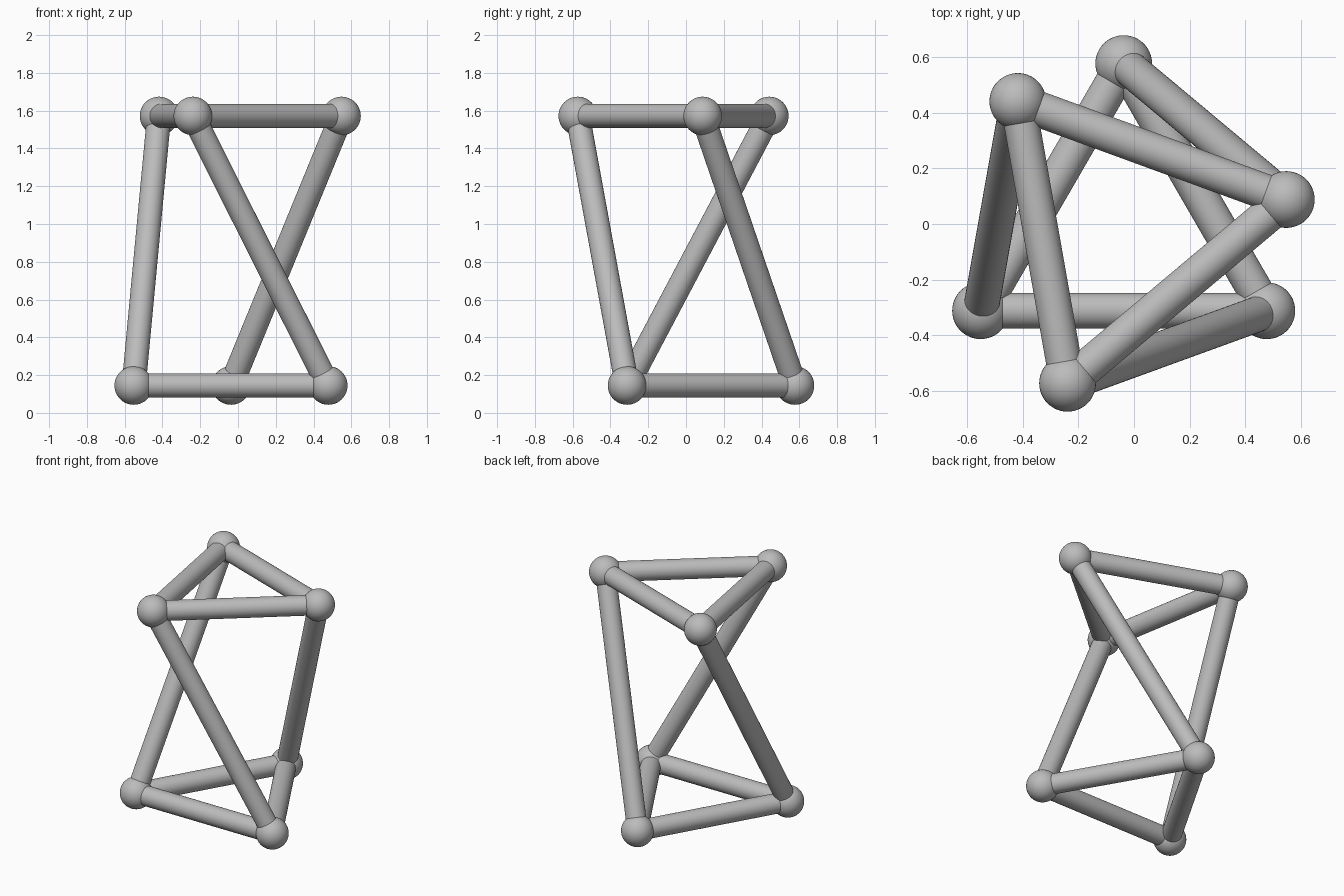
import bpy
import math
from mathutils import Vector

cube = bpy.data.objects.get("Cube")
if cube:
    bpy.data.objects.remove(cube, do_unlink=True)

BALL_R, BAR_R = 0.102, 0.064
LOW, HIGH = 0.145, 1.572

grey = bpy.data.materials.new("plain grey")
grey.use_nodes = True
colour = (0.5, 0.5, 0.5, 1)
grey.diffuse_color = colour
grey.node_tree.nodes["Principled BSDF"].inputs["Base Color"].default_value = colour


def finish(name):
    ob = bpy.context.object
    ob.name = name
    ob.data.materials.append(grey)
    bpy.ops.object.shade_smooth_by_angle(angle=math.radians(40))


def ball(name, centre):
    bpy.ops.mesh.primitive_uv_sphere_add(segments=48, ring_count=24, radius=BALL_R, location=centre)
    finish(name)


def bar(name, start, end):
    axis = end - start
    bpy.ops.mesh.primitive_cylinder_add(vertices=48, radius=BAR_R, depth=axis.length,
                                        location=(start + end) / 2,
                                        rotation=axis.to_track_quat('Z', 'Y').to_euler())
    finish(name)


# Joint centres: each lower joint pairs with the upper joint of the same index
lower = [Vector((x, y, LOW)) for x, y in ((-0.552, -0.312), (0.478, -0.312), (-0.037, 0.577))]
upper = [Vector((x, y, HIGH)) for x, y in ((-0.418, 0.441), (-0.239, -0.573), (0.548, 0.088))]

# Joints, the two triangles and the three slanted struts
for i in range(3):
    j = (i + 1) % 3
    ball(f"lower_joint_{i + 1}", lower[i])
    ball(f"upper_joint_{i + 1}", upper[i])
    bar(f"lower_bar_{i + 1}", lower[i], lower[j])
    bar(f"upper_bar_{i + 1}", upper[i], upper[j])
    bar(f"slanted_strut_{i + 1}", lower[i], upper[i])
